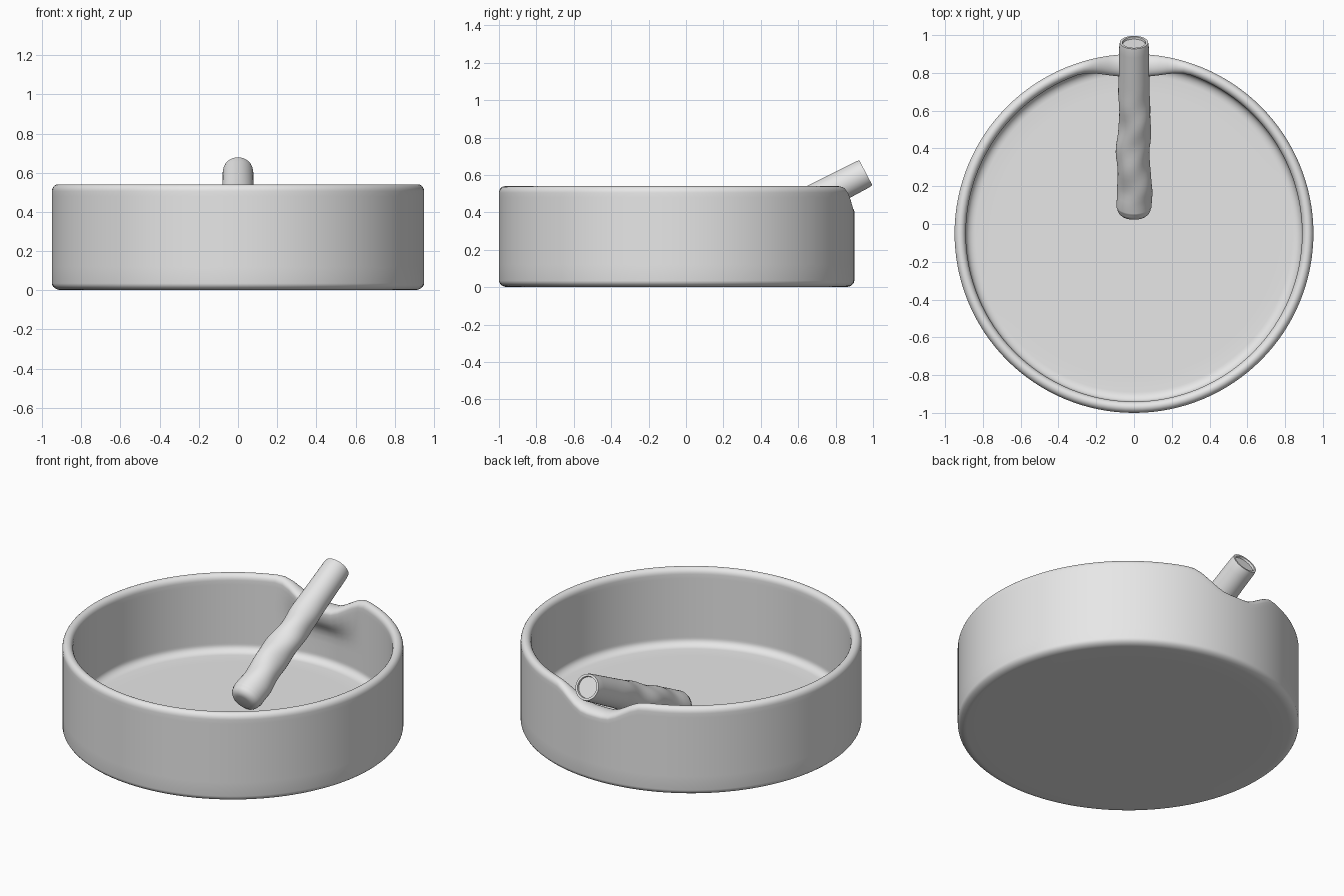
import bpy, bmesh
from math import sin, cos, pi, radians

old = bpy.data.objects.get("Cube")
if old:
    bpy.data.objects.remove(old, do_unlink=True)

grey = bpy.data.materials.new("plain grey")
grey.use_nodes = True
grey.diffuse_color = (0.8, 0.8, 0.8, 1)
grey.node_tree.nodes["Principled BSDF"].inputs["Base Color"].default_value = (0.8, 0.8, 0.8, 1)


def smoothstep(a, b, v):
    t = min(max((v - a) / (b - a), 0), 1)
    return t * t * (3 - 2 * t)


def lathe(name, profile, segments, shape, angle):
    """Spin (radius, z) points, each passed through shape(r, z, a); both ends are closed."""
    bm = bmesh.new()
    rings = []
    for r, z in profile:
        rings.append([bm.verts.new(shape(r, z, 2 * pi * i / segments)) for i in range(segments)])
    for low, high in zip(rings, rings[1:]):
        for i in range(segments):
            j = (i + 1) % segments
            bm.faces.new((low[i], low[j], high[j], high[i]))
    bm.faces.new(rings[0])
    bm.faces.new(rings[-1])
    bmesh.ops.recalc_face_normals(bm, faces=bm.faces)
    mesh = bpy.data.meshes.new(name)
    bm.to_mesh(mesh)
    bm.free()
    mesh.materials.append(grey)
    obj = bpy.data.objects.new(name, mesh)
    bpy.context.collection.objects.link(obj)
    bpy.ops.object.select_all(action='DESELECT')
    obj.select_set(True)
    bpy.context.view_layer.objects.active = obj
    bpy.ops.object.shade_smooth_by_angle(angle=radians(angle))
    return obj


def arc(cr, cz, rr, rz, start, end, steps=6):
    """Points of an elliptical arc in the (radius, z) plane, angles in degrees."""
    angles = [radians(start + (end - start) * k / steps) for k in range(steps + 1)]
    return [(cr + rr * cos(a), cz + rz * sin(a)) for a in angles]


# Round dish with a rest pressed into the back of the rim
OUTER, INNER, HEIGHT, FLOOR = 0.95, 0.89, 0.54, 0.07
MIDDLE = (OUTER + INNER) / 2


def press_rest(r, z, a):
    x = r * cos(a)
    if sin(a) > 0:
        notch = 1 - smoothstep(0.06, 0.30, abs(x))
        bulge = 1 - smoothstep(0.0, 0.30, abs(x)) ** 1.5
        upper = smoothstep(0.22, 0.50, z)
        inward = min(max((OUTER - r) / (OUTER - INNER), 0), 1)
        z -= 0.10 * notch * upper
        r -= 0.06 * bulge * inward * upper
    return r * cos(a), r * sin(a), z


wall = [0.12 + 0.04 * k for k in range(10)]
dish_profile = [(0.45, 0), (0.80, 0)]
dish_profile += arc(OUTER - 0.05, 0.035, 0.05, 0.035, -90, 0)
dish_profile += [(OUTER, z) for z in wall]
dish_profile += arc(MIDDLE, HEIGHT - 0.035, OUTER - MIDDLE, 0.035, 0, 180, 12)
dish_profile += [(INNER, z) for z in reversed(wall)]
dish_profile += arc(INNER - 0.05, FLOOR + 0.04, 0.05, 0.04, 0, -90)
dish_profile += [(0.75, FLOOR), (0.40, FLOOR)]
dish = lathe("dish", dish_profile, 128, press_rest, 60)
dish.location.y = -0.05

# Paper roll leaning on the rest: rounded burnt tip below, recessed filter end above
LENGTH = 1.005


def crumple(r, z, a):
    amount = smoothstep(0.02, 0.15, z) * (1 - smoothstep(0.55, 0.80, z))
    r *= 1 + amount * (0.03 * sin(19 * z + 2 * a) + 0.025 * sin(31 * z - 3 * a))
    bend = 0.006 * amount * sin(14 * z)
    return r * cos(a) + bend, r * sin(a), z


roll_profile = arc(0.045, 0.02, 0.045, 0.045, -90, 0, 5)
roll_profile += [(0.093, 0.025)]
roll_profile += [(0.093 - 0.015 * k / 30, 0.03 + (LENGTH - 0.05) * k / 30) for k in range(31)]
roll_profile += [(0.075, LENGTH), (0.062, LENGTH), (0.060, LENGTH - 0.012), (0.02, LENGTH - 0.012)]
roll = lathe("paper_roll", roll_profile, 40, crumple, 40)
roll.rotation_euler.x = radians(-62.5)
roll.location = (0, 0.07, 0.148)
